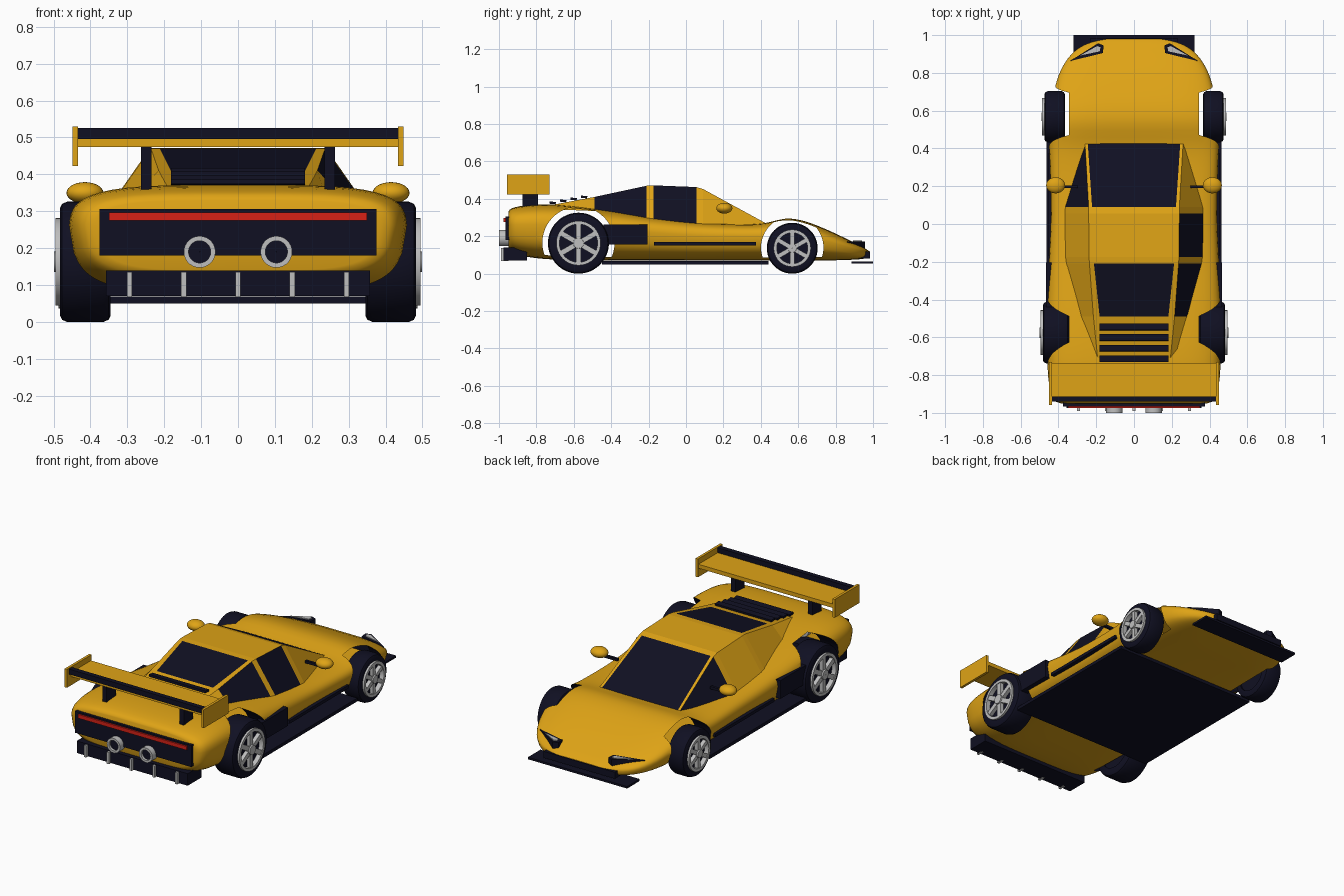
import bpy, bmesh, math
from mathutils import Vector, Matrix

if "Cube" in bpy.data.objects:
    bpy.data.objects.remove(bpy.data.objects["Cube"])


def material(name, rgb):
    m = bpy.data.materials.new(name)
    m.diffuse_color = (*rgb, 1)
    m.use_nodes = True
    m.node_tree.nodes["Principled BSDF"].inputs["Base Color"].default_value = m.diffuse_color
    return m


YELLOW = material("yellow paint", (0.74, 0.37, 0.008))
NAVY = material("dark navy", (0.005, 0.005, 0.016))
GREY = material("light metal", (0.52, 0.52, 0.52))
RED = material("red lamp", (0.68, 0.015, 0.008))


def make(name, bm, mats, smooth=None):
    bmesh.ops.recalc_face_normals(bm, faces=bm.faces)
    me = bpy.data.meshes.new(name)
    bm.to_mesh(me)
    bm.free()
    ob = bpy.data.objects.new(name, me)
    bpy.context.collection.objects.link(ob)
    for m in mats:
        me.materials.append(m)
    if smooth:
        shade(ob, smooth)
    return ob


def shade(ob, angle):
    bpy.ops.object.select_all(action='DESELECT')
    bpy.context.view_layer.objects.active = ob
    ob.select_set(True)
    bpy.ops.object.shade_smooth_by_angle(angle=math.radians(angle))


def add_box(bm, x, y, z, rot=None):
    """Box from three (low, high) ranges, optionally turned about its centre."""
    c = Vector([(a + b) / 2 for a, b in (x, y, z)])
    s = Matrix.Diagonal([abs(b - a) for a, b in (x, y, z)] + [1])
    bmesh.ops.create_cube(bm, size=1, matrix=Matrix.Translation(c) @ (rot or Matrix()) @ s)


def box(name, mat, x, y, z, rot=None):
    bm = bmesh.new()
    add_box(bm, x, y, z, rot)
    return make(name, bm, [mat])


def lathe(name, mat, profile, origin, axis='X', n=40, sign=1):
    """Closed ring profile of (along, radius) turned about the x or y axis."""
    bm = bmesh.new()
    rings = []
    for i in range(n):
        a = 2 * math.pi * i / n
        ring = []
        for t, r in profile:
            u, v = r * math.cos(a), r * math.sin(a)
            p = Vector((sign * t, u, v)) if axis == 'X' else Vector((u, sign * t, v))
            ring.append(bm.verts.new(p + Vector(origin)))
        rings.append(ring)
    k = len(profile)
    for i in range(n):
        a, b = rings[i], rings[(i + 1) % n]
        for j in range(k):
            bm.faces.new((a[j], b[j], b[(j + 1) % k], a[(j + 1) % k]))
    return make(name, bm, [mat], 35)


# Body shell: y, half width, bottom, top
STATIONS = [(-.95, .385, .14, .33), (-.93, .425, .115, .35), (-.85, .45, .09, .366),
            (-.7, .46, .075, .37), (-.45, .46, .07, .345), (-.2, .45, .07, .312),
            (.05, .44, .07, .287), (.3, .445, .07, .28), (.42, .45, .07, .283),
            (.53, .45, .07, .30), (.62, .44, .07, .287), (.72, .42, .07, .25),
            (.82, .385, .072, .205), (.9, .33, .075, .165), (.95, .26, .08, .14),
            (.98, .16, .09, .12)]


def spline(pts, sub):
    out = []
    for i in range(len(pts) - 1):
        p = [Vector(pts[min(max(i + k, 0), len(pts) - 1)]) for k in (-1, 0, 1, 2)]
        for s in range(sub):
            t = s / sub
            out.append(p[1] + .5 * t * (p[2] - p[0] + t * (2 * p[0] - 5 * p[1] + 4 * p[2] - p[3]
                       + t * (3 * (p[1] - p[2]) + p[3] - p[0]))))
    return out + [Vector(pts[-1])]


bm = bmesh.new()
rings = []
N = 48
for y, w, lo, hi in spline(STATIONS, 3):
    zc, h, ring = (lo + hi) / 2, (hi - lo) / 2, []
    dip = .02 * math.exp(-((y - .3) / .22) ** 2)
    for i in range(N):
        a = 2 * math.pi * (i + .5) / N
        c, s = math.cos(a), math.sin(a)
        x = math.copysign(abs(c) ** .5, c)
        z = math.copysign(abs(s) ** .5, s)
        zz = zc + h * z - (dip * (1 - x * x) if z > 0 else 0)
        ring.append(bm.verts.new((w * x * (1 + .1 * min(z, 0)), y, zz)))
    rings.append(ring)
for a, b in zip(rings, rings[1:]):
    for i in range(N):
        bm.faces.new((a[i], a[(i + 1) % N], b[(i + 1) % N], b[i]))
bm.faces.new(rings[0])
bm.faces.new(rings[-1])
body = make("body_shell", bm, [YELLOW, NAVY])

# Wheel arches cut from the sides: y, z, radius
ARCHES = [(-.575, .165, .193), (.568, .14, .167)]
INNER = .345
for y, z, r in ARCHES:
    for s in (-1, 1):
        bm = bmesh.new()
        bmesh.ops.create_cone(bm, cap_ends=True, segments=48, radius1=r, radius2=r, depth=.3,
                              matrix=Matrix.Translation((s * (INNER + .15), y, z))
                              @ Matrix.Rotation(math.pi / 2, 4, 'Y'))
        cutter = make("arch_cutter", bm, [])
        mod = body.modifiers.new("arch", 'BOOLEAN')
        mod.operation, mod.solver, mod.object = 'DIFFERENCE', 'EXACT', cutter
        bpy.context.view_layer.objects.active = body
        bpy.ops.object.modifier_apply(modifier=mod.name)
        bpy.data.objects.remove(cutter)
bm = bmesh.new()
bm.from_mesh(body.data)
caps = []
for f in bm.faces:
    c = f.calc_center_median()
    f.material_index = 0
    if all(abs(abs(v.co.x) - INNER) < 1e-4 for v in f.verts):
        caps.append(f)
    for y, z, r in ARCHES:
        if all(abs(math.hypot(v.co.y - y, v.co.z - z) - r) < .002 for v in f.verts) and abs(c.x) > INNER:
            f.material_index = 1
bmesh.ops.delete(bm, geom=caps, context='FACES')
bm.to_mesh(body.data)
bm.free()
shade(body, 40)

# Cabin: y, base half width, base z, roof half width, glass half width, roof z
CABIN = [(.43, .262, .255, .26, .245, .268), (.09, .365, .265, .24, .222, .453),
         (.055, .367, .265, .24, .22, .463), (-.175, .365, .29, .238, .214, .472),
         (-.21, .36, .295, .236, .212, .47), (-.49, .288, .335, .215, .182, .41),
         (-.735, .235, .345, .19, .175, .364)]
bm = bmesh.new()
rings = [[bm.verts.new(p) for p in ((-b, y, zb), (-t, y, zt), (-g, y, zt), (g, y, zt), (t, y, zt), (b, y, zb))]
         for y, b, zb, t, g, zt in CABIN]
GLASS = {(0, 0), (0, 2), (4, 2), (2, 4), (4, 4)}  # (segment, strip)
for i in range(len(rings) - 1):
    for j in range(6):
        k = (j + 1) % 6
        f = bm.faces.new((rings[i][j], rings[i][k], rings[i + 1][k], rings[i + 1][j]))
        f.material_index = int((i, j) in GLASS)
bm.faces.new(rings[0])
bm.faces.new(rings[-1])
make("cabin", bm, [YELLOW, NAVY])

# Engine cover louvres
bm = bmesh.new()
for i in range(4):
    y = -.545 - .056 * i
    z = .41 - .0105 * i
    add_box(bm, (-.182, .182), (y - .017, y + .017), (z - .006, z + .006), Matrix.Rotation(-.1, 4, 'X'))
make("louvres", bm, [NAVY])

# Floor, splitter, nose intake
box("floor", NAVY, (-.462, .462), (-.45, .44), (.05, .069))
box("front_splitter", NAVY, (-.32, .32), (.885, 1.0), (.053, .065))
box("nose_intake", NAVY, (-.23, .23), (.92, .985), (.08, .118))

# Rear panel, lamp, diffuser and fins
box("rear_panel", NAVY, (-.375, .375), (-.966, -.93), (.18, .306))
box("rear_lamp", RED, (-.35, .35), (-.975, -.96), (.275, .297))
box("diffuser", NAVY, (-.358, .358), (-.975, -.85), (.07, .14))
bm = bmesh.new()
for i in range(-2, 3):
    add_box(bm, (i * .147 - .007, i * .147 + .007), (-.99, -.95), (.068, .136))
make("diffuser_fins", bm, [GREY])

# Rear wing
box("wing", YELLOW, (-.436, .436), (-.92, -.735), (.474, .497))
box("wing_flap", NAVY, (-.434, .434), (-.94, -.912), (.496, .526))

for s, side in ((-1, "left"), (1, "right")):
    def sx(a, b):
        return tuple(sorted((s * a, s * b)))

    box("wing_endplate_" + side, YELLOW, sx(.434, .449), (-.957, -.73), (.423, .53))
    box("wing_support_" + side, NAVY, sx(.235, .263), (-.875, -.79), (.35, .476))
    box("side_intake_" + side, NAVY, sx(.42, .466), (-.44, -.205), (.155, .262))
    box("side_stripe_" + side, NAVY, sx(.425, .453), (-.17, .375), (.15, .168))

    # Exhaust pipe with dark bore
    lathe("exhaust_" + side, GREY, [(-1, .043), (-.92, .043), (-.92, .03), (-1, .03)],
          (s * .104, 0, .19), 'Y', 28)
    lathe("exhaust_bore_" + side, NAVY, [(-.985, .0005), (-.985, .032), (-.93, .032), (-.93, .0005)],
          (s * .104, 0, .19), 'Y', 28)

    # Mirror and stalk
    bm = bmesh.new()
    bmesh.ops.create_uvsphere(bm, u_segments=24, v_segments=14, radius=1,
                              matrix=Matrix.Translation((s * .415, .205, .35))
                              @ Matrix.Diagonal((.05, .043, .029, 1)))
    make("mirror_" + side, bm, [YELLOW], 60)
    box("mirror_stalk_" + side, NAVY, sx(.3, .39), (.19, .205), (.325, .34))

    # Headlight: dark frame with a light lens plate
    for part, mat, pts, z0, z1 in (
            ("frame", NAVY, ((.34, .862), (.19, .957), (.16, .945), (.165, .905)), .135, .172),
            ("lens", GREY, ((.285, .892), (.195, .942), (.177, .936), (.182, .914)), .16, .177)):
        bm = bmesh.new()
        f = bm.faces.new([bm.verts.new((s * x, y, z0)) for x, y in pts])
        ex = bmesh.ops.extrude_face_region(bm, geom=[f])
        for v in ex["geom"]:
            if isinstance(v, bmesh.types.BMVert):
                v.co.z = z1
        make("headlight_%s_%s" % (part, side), bm, [mat])

    # Wheels: tyre, dark disc, rim, hub and six spokes
    for end, y, r, x0, x1 in (("rear", -.575, .163, .345, .483), ("front", .568, .136, .365, .475)):
        o = (0, y, r)
        q = r * .71
        lathe("%s_tyre_%s" % (end, side), NAVY,
              [(x0, q), (x0, r - .018), (x0 + .006, r - .006), (x0 + .02, r), (x1 - .02, r),
               (x1 - .006, r - .006), (x1, r - .018), (x1, q)], o, sign=s, n=48)
        lathe("%s_disc_%s" % (end, side), NAVY,
              [(x0 + .01, .001), (x0 + .01, q + .004), (x1 - .015, q + .004), (x1 - .015, .001)], o, sign=s)
        lathe("%s_rim_%s" % (end, side), GREY,
              [(x1 - .02, q + .003), (x1 + .012, q + .003), (x1 + .012, q - .014), (x1 - .02, q - .014)],
              o, sign=s)
        lathe("%s_hub_%s" % (end, side), GREY,
              [(x1 - .02, .001), (x1 - .02, r * .19), (x1 + .016, r * .17), (x1 + .016, .001)], o, sign=s, n=24)
        bm = bmesh.new()
        for i in range(6):
            m = Matrix.Translation((s * (x1 - .003), y, r)) @ Matrix.Rotation(i * math.pi / 3, 4, 'X')
            m = m @ Matrix.Translation((0, 0, q * .55)) @ Matrix.Diagonal((.022, r * .17, q * .8, 1))
            bmesh.ops.create_cube(bm, size=1, matrix=m)
        make("%s_spokes_%s" % (end, side), bm, [GREY])
